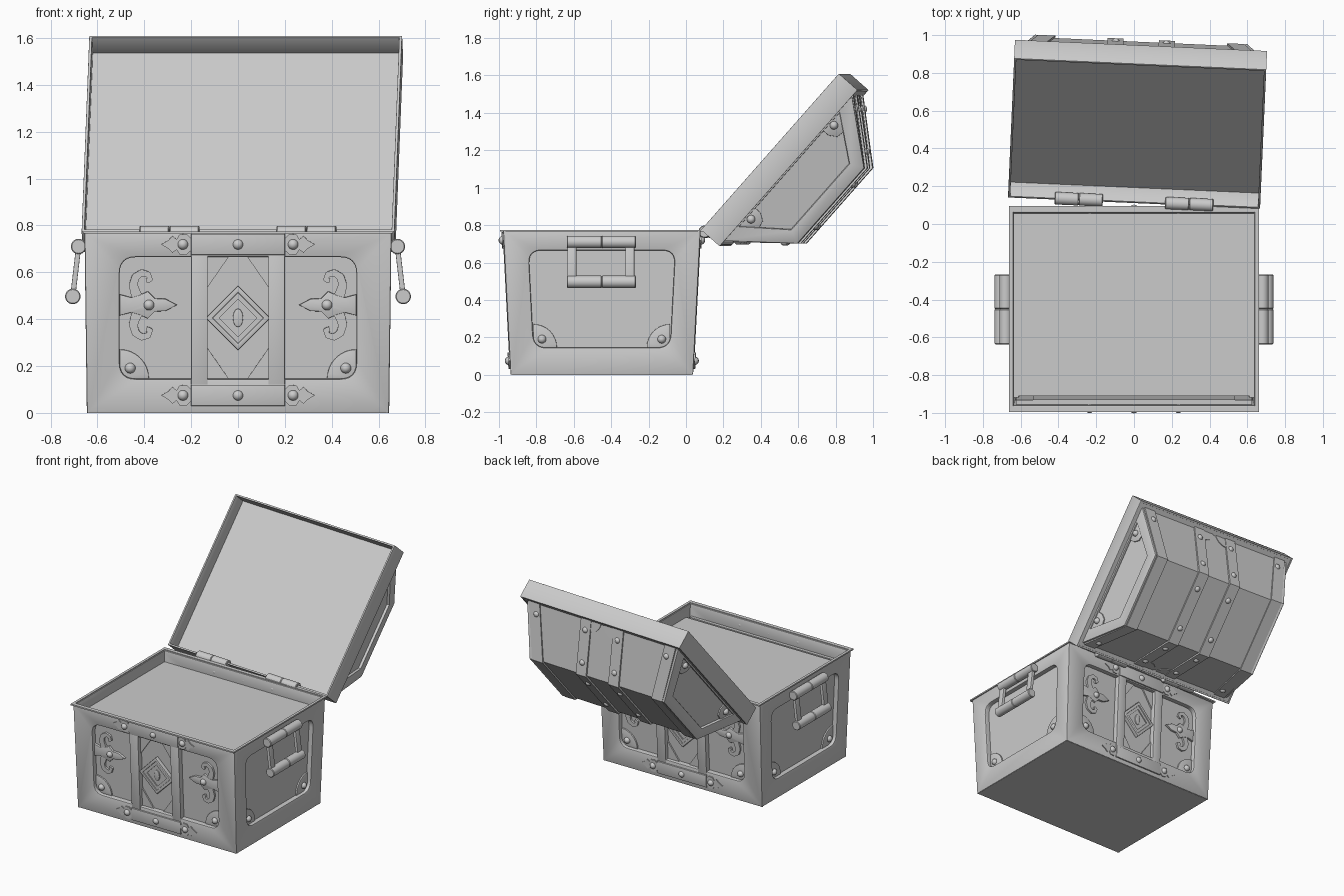
import bpy, bmesh
from math import sin, cos, pi, radians
from mathutils import Matrix, Vector as V

if "Cube" in bpy.data.objects:
    bpy.data.objects.remove(bpy.data.objects["Cube"])

def add(name, mesh):
    ob = bpy.data.objects.new(name, mesh)
    bpy.context.collection.objects.link(ob)
    return ob

def from_bm(name, bm, M=Matrix()):
    bmesh.ops.recalc_face_normals(bm, faces=bm.faces)
    me = bpy.data.meshes.new(name)
    bm.to_mesh(me)
    bm.free()
    me.transform(M)
    return add(name, me)

def plate(name, loops, M, d0, d1, bev=0.0):
    """Flat outline (with holes) thickened from d0 to d1 along the local normal."""
    cu = bpy.data.curves.new(name + "_outline", 'CURVE')
    cu.dimensions, cu.fill_mode = '2D', 'BOTH'
    cu.extrude, cu.bevel_depth, cu.offset = (d1 - d0) / 2 - bev, bev, -bev
    cu.bevel_resolution = 1
    for pts in loops:
        sp = cu.splines.new('POLY')
        sp.points.add(len(pts) - 1)
        for p, c in zip(sp.points, pts):
            p.co = (c[0], c[1], 0, 1)
        sp.use_cyclic_u = True
    tmp = add(name + "_tmp", cu)
    dg = bpy.context.evaluated_depsgraph_get()
    me = bpy.data.meshes.new_from_object(tmp.evaluated_get(dg))
    bpy.data.objects.remove(tmp)
    bm = bmesh.new()
    bm.from_mesh(me)
    bmesh.ops.remove_doubles(bm, verts=bm.verts, dist=1e-5)
    return from_bm(name, bm, M @ Matrix.Translation((0, 0, (d0 + d1) / 2)))

def frame(o, right, up):
    r, u = V(right).normalized(), V(up).normalized()
    M = Matrix((r, u, r.cross(u))).transposed().to_4x4()
    M.translation = o
    return M

def rect(hx, y0, y1, hx2=None):
    hx2 = hx if hx2 is None else hx2
    return [(-hx, y0), (hx, y0), (hx2, y1), (-hx2, y1)]

def rounded(pts, r, n=6):
    out = []
    for i, p in enumerate(pts):
        p, a, b = V(p), V(pts[i - 1]), V(pts[(i + 1) % len(pts)])
        a, b = p + (a - p).normalized() * r, p + (b - p).normalized() * r
        out += [a * (1 - t) ** 2 + p * 2 * t * (1 - t) + b * t * t for t in [k / n for k in range(n + 1)]]
    return out

def fan(x, y, sx, sy, r):
    return [(x, y)] + [(x + sx * r * cos(k * pi / 16), y + sy * r * sin(k * pi / 16)) for k in range(9)]

def mirrored(half, c):
    return [(x, c + y) for x, y in half] + [(x, c - y) for x, y in reversed(half) if y]

def strip(path, widths):
    """Outline of a tapering ribbon that follows a path."""
    P = [V(p) for p in path]
    L, R = [], []
    for i, p in enumerate(P):
        t = (P[min(i + 1, len(P) - 1)] - P[max(i - 1, 0)]).normalized()
        n = V((-t.y, t.x)) * widths[i]
        L.append(p + n)
        R.append(p - n)
    return L + R[::-1]

def rivet(M, x, y, d, r=0.023):
    bm = bmesh.new()
    bmesh.ops.create_uvsphere(bm, u_segments=14, v_segments=8, radius=r)
    from_bm("rivet", bm, M @ Matrix.Translation((x, y, d)))

def rod(name, p, q, r):
    p, q = V(p), V(q)
    bm = bmesh.new()
    bmesh.ops.create_cone(bm, cap_ends=True, segments=24, radius1=r, radius2=r, depth=(q - p).length)
    bmesh.ops.bevel(bm, geom=[e for e in bm.edges if any(len(f.verts) > 4 for f in e.link_faces)],
                    offset=0.004, segments=1, affect='EDGES')
    R = (q - p).to_track_quat('Z', 'Y').to_matrix().to_4x4()
    return from_bm(name, bm, Matrix.Translation((p + q) / 2) @ R)

# Body walls: frames with recessed panels
CY = -0.45
front = frame((0, -0.938, 0), (1, 0, 0), (0, -0.04, 0.77))
back = frame((0, 0.038, 0), (-1, 0, 0), (0, 0.04, 0.77))
right = frame((0.645, CY, 0), (0, 1, 0), (0.01, 0, 0.77))
left = frame((-0.645, CY, 0), (0, -1, 0), (-0.01, 0, 0.77))
PD = -0.034   # depth of the recessed panels

def wall(name, M, outer, hole):
    plate(name + "_wall_frame", [outer, rounded(hole, 0.07)], M, -0.018, 0, 0.008)
    plate(name + "_wall_backing", [rect(outer[1][0] - 0.02, 0.01, 0.685), rounded(hole, 0.07)], M, -0.042, -0.009)
    big = rect(hole[1][0] + 0.03, 0.12, 0.685, hole[2][0] + 0.03)
    plate(name + "_wall_panel", [big], M, -0.044, PD)

def corner_brackets(M, hx):
    for s in (-1, 1):
        plate("corner_bracket", [fan(s * hx, 0.145, -s, 1, 0.125)], M, PD - 0.005, PD + 0.01, 0.003)
        rivet(M, s * (hx - 0.045), 0.19, PD + 0.008)

def wall_ornaments(M):
    # top and bottom bands with pointed leaf ends
    for z in (0.075, 0.72):
        plate("band", [rect(0.2, z - 0.045, z + 0.045)], M, -0.005, 0.01, 0.004)
        rivet(M, 0, z, 0.004)
        leaf = [(0.19, 0.02), (0.205, 0.03), (0.22, 0.045), (0.25, 0.042), (0.262, 0.022),
                (0.28, 0.036), (0.297, 0.018), (0.328, 0)]
        for s in (-1, 1):
            plate("band_leaf", [[(s * x, y) for x, y in mirrored(leaf, z)]], M, -0.005, 0.007)
            rivet(M, s * 0.235, z, 0.003)
    # nested diamond
    def diamond(r):
        return [(r, 0.405), (0, 0.405 + r), (-r, 0.405), (0, 0.405 - r)]
    plate("diamond_outer", [diamond(0.137), diamond(0.108)], M, PD - 0.005, PD + 0.026, 0.005)
    plate("diamond_inner", [diamond(0.108), diamond(0.08)], M, PD - 0.005, PD + 0.018)
    plate("diamond_base", [diamond(0.09)], M, PD - 0.005, PD + 0.01)
    plate("diamond_core", [[(0.022 * cos(k * pi / 6), 0.405 + 0.04 * sin(k * pi / 6)) for k in range(12)]],
          M, PD, PD + 0.018, 0.003)
    scroll = [(0.405, 0.0), (0.435, 0.045), (0.447, 0.085), (0.437, 0.12), (0.410, 0.138),
              (0.382, 0.130), (0.374, 0.108), (0.392, 0.102)]
    crest = [(0.505, 0.045), (0.455, 0.032), (0.42, 0.042), (0.385, 0.058), (0.355, 0.028),
             (0.31, 0.026), (0.26, 0)]
    for s in (-1, 1):
        plate("upright_strap", [[(s * 0.13, 0.12), (s * 0.2, 0.12), (s * 0.2, 0.68), (s * 0.13, 0.68)]],
              M, PD - 0.005, 0.003, 0.004)
        # corner triangles, scrolls and crest
        for t in (-1, 1):
            zc = 0.405 + t * 0.26
            plate("centre_triangle", [[(s * 0.13, zc), (s * 0.04, zc), (s * 0.13, zc - t * 0.13)]],
                  M, PD - 0.005, PD + 0.01)
            plate("scroll", [rounded(strip([(s * x, 0.46 + t * y) for x, y in scroll],
                                           [.022, .022, .019, .017, .015, .013, .012, .012]), 0.007, 2)],
                  M, PD - 0.005, PD + 0.014)
        plate("crest", [[(s * x, y) for x, y in mirrored(crest, 0.46)]], M, PD - 0.005, PD + 0.016, 0.003)
        rivet(M, s * 0.38, 0.46, PD + 0.013)

for name, M in (("front", front), ("back", back)):
    wall(name, M, rect(0.645, 0, 0.77, 0.655), rect(0.505, 0.145, 0.665))
    corner_brackets(M, 0.505)
    wall_ornaments(M)
for name, M in (("right", right), ("left", left)):
    wall(name, M, rect(0.4875, 0, 0.77, 0.5275), rect(0.365, 0.145, 0.665, 0.392))
    corner_brackets(M, 0.365)
flat = Matrix.Translation((0, CY, 0))
plate("body_bottom", [rect(0.64, -0.483, 0.483)], flat, 0, 0.02)
plate("body_rim", [rect(0.662, -0.545, 0.545), rect(0.643, -0.517, 0.517)], flat, 0.765, 0.775)
plate("inner_tray", [rect(0.642, -0.46, 0.515)], flat, 0.68, 0.69)

# Side handles
for s in (-1, 1):
    for nm, x, z in (("handle_mount", 0.68, 0.71), ("handle_grip", 0.705, 0.497)):
        for a, b, r in ((-0.637, -0.45, 0.033), (-0.45, -0.268, 0.033)):
            rod(nm, (s * x, a, z), (s * x, b, z), r)
    for y in (-0.61, -0.30):
        M = frame((s * 0.68, y, 0.71), (0, 1, 0), (s * 0.025, 0, -0.213))
        plate("handle_arm", [rect(0.024, 0, 0.215)], M, -0.011, 0.011, 0.003)

# Open lid, in local axes (width, depth from hinge, height)
YAW = Matrix.Rotation(radians(-2.55), 4, 'Z')
LID = Matrix.Translation((0, 0.11, 0.775)) @ YAW @ frame((0, 0, 0), (-1, 0, 0), (0, 0.662, 0.7495))
MID = 0.553
BASE = [(0.03, 0.12), (0.29, 0.42), (0.816, 0.42), (1.076, 0.12)]
RAISED = [(0.019, 0.12), (0.284, 0.432), (0.822, 0.432), (1.087, 0.12)]

def half_width(v):
    return 0.635 - 0.23 * (v - 0.13)

def prism(name, prof, xa, xb):
    bm = bmesh.new()
    A = [bm.verts.new((xa(v), u, v)) for u, v in prof]
    B = [bm.verts.new((xb(v), u, v)) for u, v in prof]
    bm.faces.new(A)
    bm.faces.new(B[::-1])
    for i in range(len(prof)):
        j = (i + 1) % len(prof)
        bm.faces.new((A[i], B[i], B[j], A[j]))
    return from_bm(name, bm, LID)

plate("lid_rim", [rect(0.668, 0, 1.114), rect(0.656, 0.012, 1.102)], LID, 0, 0.133, 0.002)
plate("lid_lining", [rect(0.66, 0.006, 1.108)], LID, 0.1, 0.13)
prism("lid_shell", BASE, lambda v: -half_width(v) + 0.022, lambda v: half_width(v) - 0.022)

slopes = []
for (u0, v0), (u1, v1) in zip(RAISED, RAISED[1:]):
    slopes.append((LID @ frame((0, u0, v0), (1, 0, 0), (0, u1 - u0, v1 - v0)), V((u1 - u0, v1 - v0)).length))

for s in (-1, 1):
    prism("lid_edge_band", RAISED, lambda v: s * (half_width(v) - 0.11), lambda v: s * (half_width(v) - 0.02))
    prism("lid_strap", RAISED, lambda v: s * 0.093, lambda v: s * 0.178)
    # end frame, brackets
    E = LID @ frame((s * 0.635, MID, 0.13), (0, s, 0), (-s * 0.07, 0, 0.305))
    hole = rect(0.405, 0.012, 0.235, 0.235)
    plate("lid_end_frame", [rect(0.525, -0.008, 0.311, 0.27), hole], E, -0.022, 0, 0.006)
    for t in (-1, 1):
        plate("lid_end_bracket", [[(t * 0.41, 0.005), (t * 0.275, 0.005), (t * 0.275, 0.05),
                                   (t * 0.30, 0.09), (t * 0.345, 0.1)]], E, -0.022, -0.01, 0.003)
        rivet(E, t * 0.335, 0.035, -0.012)
    # rivets and rim brackets along the lid faces
    for i, (M, n) in enumerate(slopes):
        for k in (0.22, 0.78):
            rivet(M, s * 0.135, n * k, -0.01)
        if i != 1:
            rim, up = (0.01, 1) if i == 0 else (n - 0.01, -1)
            rivet(M, s * 0.545, rim + up * 0.08, -0.01)
            plate("lid_rim_bracket", [fan(s * 0.093, rim, -s, up, 0.08)], M, -0.018, -0.004)

# Hinges
H = Matrix.Translation((0, 0.118, 0.765)) @ YAW
for a in (-0.42, 0.165):
    for k in range(2):
        rod("hinge_knuckle", H @ V((a + k * 0.128, 0, 0)), H @ V((a + k * 0.128 + 0.127, 0, 0)), 0.033)

# Smooth rounded parts, keep edges sharp
obs = [o for o in bpy.context.scene.objects if o.type == 'MESH']
for o in obs:
    o.select_set(True)
bpy.context.view_layer.objects.active = obs[0]
bpy.ops.object.shade_smooth_by_angle(angle=radians(35))
